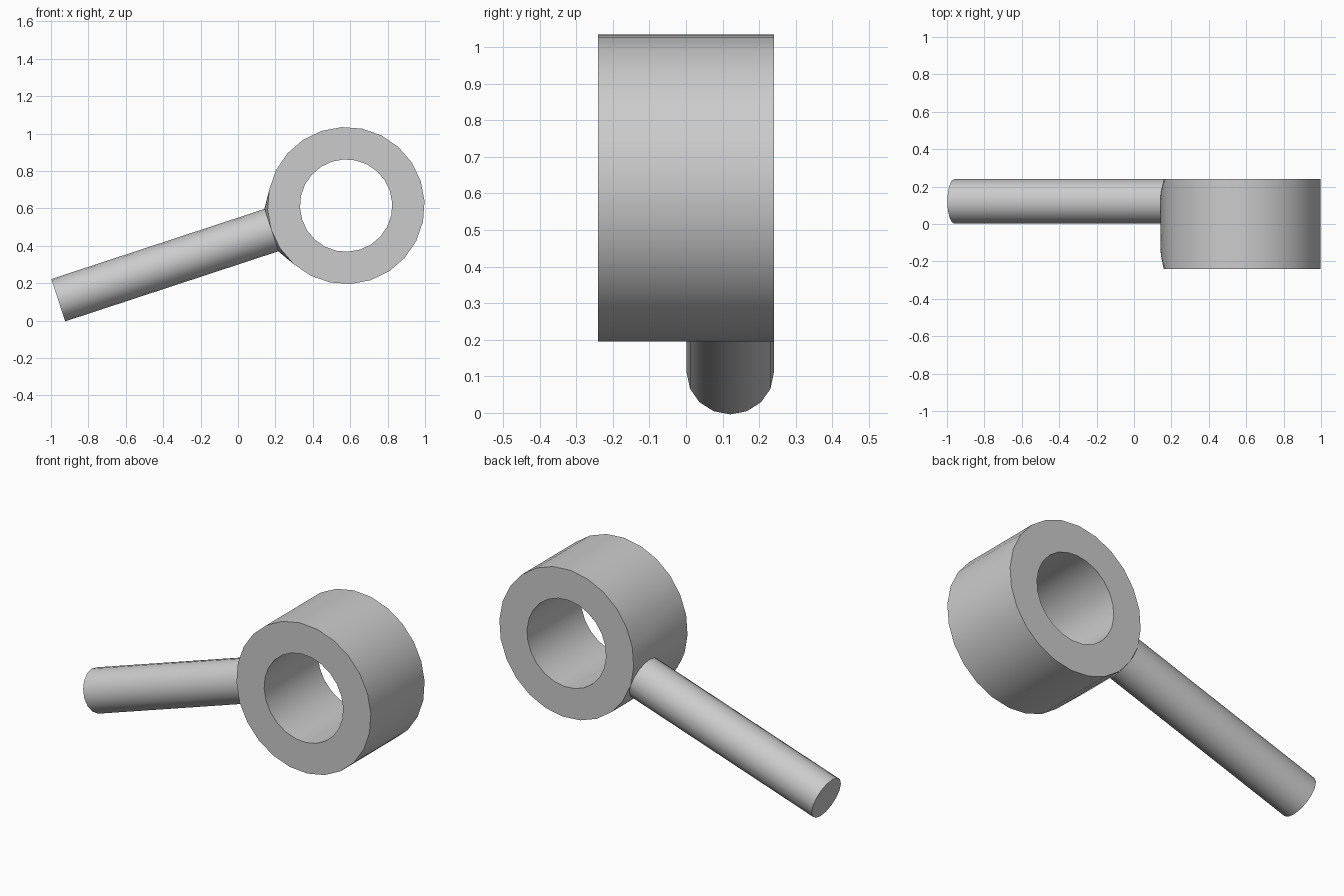
import bpy
import bmesh
from math import radians, cos, sin, pi
from mathutils import Matrix, Vector

cube = bpy.data.objects.get("Cube")
if cube:
    bpy.data.objects.remove(cube, do_unlink=True)

RING_R, BORE_R, HALF_W = 0.42, 0.247, 0.24
ROD_R, ROD_LEN = 0.119, 1.2
CENTRE = Vector((0.578, 0, 0.615))
TILT = Matrix.Translation(CENTRE) @ Matrix.Rotation(radians(-18.2), 4, "Y")

grey = bpy.data.materials.new("plain grey")
grey.use_nodes = True
grey.diffuse_color = (0.6, 0.6, 0.6, 1)
grey.node_tree.nodes["Principled BSDF"].inputs["Base Color"].default_value = grey.diffuse_color


def make_object(name, bm):
    bmesh.ops.recalc_face_normals(bm, faces=bm.faces)
    mesh = bpy.data.meshes.new(name)
    bm.to_mesh(mesh)
    bm.free()
    mesh.materials.append(grey)
    obj = bpy.data.objects.new(name, mesh)
    bpy.context.collection.objects.link(obj)
    obj.matrix_world = TILT
    return obj


def activate(obj):
    bpy.ops.object.select_all(action="DESELECT")
    obj.select_set(True)
    bpy.context.view_layer.objects.active = obj


def cylinder(name, radius, depth, sides, matrix):
    bm = bmesh.new()
    bmesh.ops.create_cone(bm, cap_ends=True, segments=sides, radius1=radius,
                          radius2=radius, depth=depth, matrix=matrix)
    return make_object(name, bm)


# Ring body: a cylinder blended into a rounded slot-shaped neck end
bm = bmesh.new()
for y in (-HALF_W, HALF_W):
    for i in range(24):
        a = 2 * pi * i / 24
        bm.verts.new((RING_R * cos(a), y, RING_R * sin(a)))
for side in (-1, 1):
    for i in range(9):
        a = pi * i / 8
        bm.verts.new((-RING_R - 0.001, side * (HALF_W - ROD_R + ROD_R * sin(a)),
                      ROD_R * cos(a)))
hull = bmesh.ops.convex_hull(bm, input=bm.verts)
spare = {g for g in hull["geom_interior"] + hull["geom_unused"]
         if isinstance(g, bmesh.types.BMVert)}
bmesh.ops.delete(bm, geom=list(spare), context="VERTS")
bmesh.ops.dissolve_limit(bm, angle_limit=radians(0.5), verts=bm.verts, edges=bm.edges)
ring = make_object("ring_body", bm)

# Bore through the ring
bore = cylinder("bore_cutter", BORE_R, 1, 24, Matrix.Rotation(pi / 2, 4, "X"))
bore.hide_render = True
cut = ring.modifiers.new("bore", "BOOLEAN")
cut.operation = "DIFFERENCE"
cut.solver = "EXACT"
cut.object = bore
activate(ring)
bpy.ops.object.modifier_apply(modifier=cut.name)
bpy.data.objects.remove(bore, do_unlink=True)

# Handle rod, flush with the back of the ring
overlap = 0.015
middle = Vector((-RING_R - (ROD_LEN - overlap) / 2, HALF_W - ROD_R, 0))
rod = cylinder("handle_rod", ROD_R, ROD_LEN + overlap, 16,
               Matrix.Translation(middle) @ Matrix.Rotation(pi / 2, 4, "Y"))

for obj in (ring, rod):
    activate(obj)
    bpy.ops.object.shade_smooth_by_angle(angle=radians(30))
